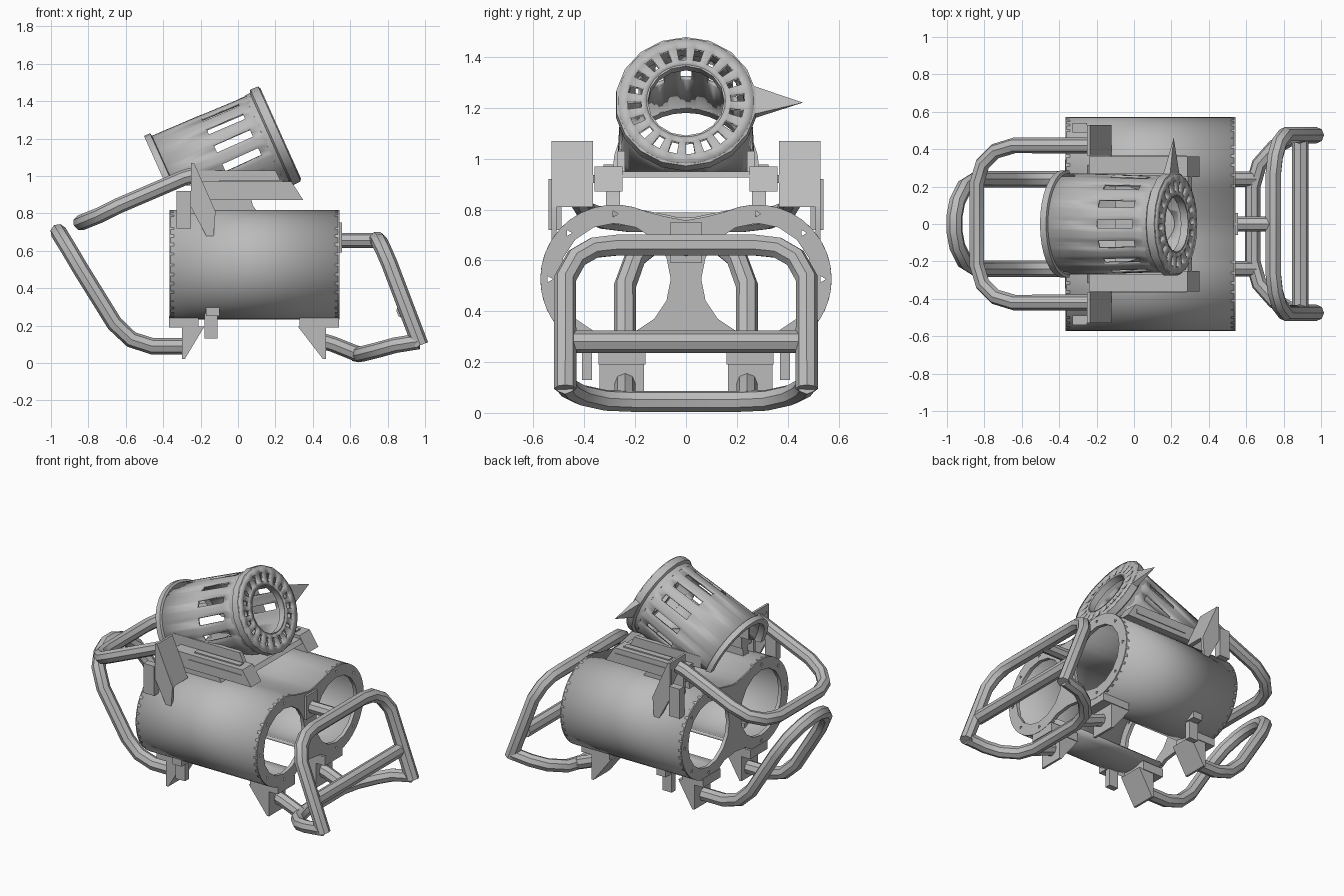
import bpy, bmesh, math
from mathutils import Matrix, Vector

if "Cube" in bpy.data.objects:
    bpy.data.objects.remove(bpy.data.objects["Cube"])

grey = bpy.data.materials.new("grey metal")
grey.diffuse_color = (0.5, 0.5, 0.5, 1)
grey.use_nodes = True
grey.node_tree.nodes["Principled BSDF"].inputs["Base Color"].default_value = grey.diffuse_color


def finish(ob, solid=0):
    """Material, optional wall thickness and sharp-edged smooth shading."""
    ob.data.materials.clear()
    ob.data.materials.append(grey)
    bpy.ops.object.select_all(action='DESELECT')
    ob.select_set(True)
    bpy.context.view_layer.objects.active = ob
    if ob.type == 'CURVE':
        bpy.ops.object.convert(target='MESH')
        ob = bpy.context.view_layer.objects.active
    if solid:
        m = ob.modifiers.new("wall", 'SOLIDIFY')
        m.thickness, m.offset = solid, 0
    bpy.ops.object.shade_smooth_by_angle(angle=math.radians(30))
    return ob


def from_bmesh(name, bm, solid=0):
    bmesh.ops.recalc_face_normals(bm, faces=bm.faces)
    me = bpy.data.meshes.new(name)
    bm.to_mesh(me)
    bm.free()
    ob = bpy.data.objects.new(name, me)
    bpy.context.collection.objects.link(ob)
    return finish(ob, solid)


def prism(name, pts, y0, y1):
    """Side profile (x, z) extruded from y0 to y1."""
    bm = bmesh.new()
    f = bm.faces.new([bm.verts.new((x, y0, z)) for x, z in pts])
    r = bmesh.ops.extrude_face_region(bm, geom=[f])
    vs = [v for v in r['geom'] if isinstance(v, bmesh.types.BMVert)]
    bmesh.ops.translate(bm, verts=vs, vec=(0, y1 - y0, 0))
    return from_bmesh(name, bm)


def pair(name, pts, y0, y1):
    prism("right_" + name, pts, -y1, -y0)
    prism("left_" + name, pts, y0, y1)


def box(x0, x1, z0, z1):
    return [(x0, z0), (x1, z0), (x1, z1), (x0, z1)]


def lathe(name, prof, n, mat, closed=True, skip=None, solid=0, floor=None):
    """Revolve (s, r) points about local z; skip(i, j) leaves openings."""
    bm = bmesh.new()
    rows = []
    for i in range(n):
        a = math.tau * i / n
        rows.append([bm.verts.new(mat @ Vector((r * math.cos(a), r * math.sin(a), s)))
                     for s, r in prof])
    k = len(prof)
    for i in range(n):
        p, q = rows[i], rows[(i + 1) % n]
        for j in range(k if closed else k - 1):
            if not (skip and skip(i, j)):
                bm.faces.new((p[j], p[(j + 1) % k], q[(j + 1) % k], q[j]))
    if floor is not None:
        bmesh.ops.bisect_plane(bm, geom=bm.verts[:] + bm.edges[:] + bm.faces[:],
                               plane_co=(0, 0, floor), plane_no=(0, 0, -1), clear_outer=True)
    return from_bmesh(name, bm, solid)


def add_spline(cu, pts, cyclic):
    sp = cu.splines.new('POLY')
    sp.points.add(len(pts) - 1)
    for p, c in zip(sp.points, pts):
        p.co = (*c, 1)
    sp.use_cyclic_u = cyclic


def pipe(name, pts, r=0.042):
    cu = bpy.data.curves.new(name, 'CURVE')
    cu.dimensions = '3D'
    cu.bevel_depth, cu.bevel_resolution, cu.use_fill_caps = r, 2, True
    add_spline(cu, pts, False)
    ob = bpy.data.objects.new(name, cu)
    bpy.context.collection.objects.link(ob)
    return finish(ob)


def hoop(name, half, r=0.042):
    pipe(name, half + [(x, -y, z) for x, y, z in reversed(half)], r)


def ring(cy, cz, r, n, a0=0, a1=360):
    full = a1 - a0 >= 360
    angs = [math.radians(a0 + (a1 - a0) * i / (n if full else n - 1)) for i in range(n)]
    return [(cy + r * math.cos(a), cz + r * math.sin(a), 0) for a in angs]


def mirror(pts):
    return [(-y, z, 0) for y, z, _ in reversed(pts)]


# Twin-drum body: one hollow shell, waisted on top and open along the bottom middle
CY, CZ = 0.28, 0.526
along_x = Matrix(((0, 0, 1), (1, 0, 0), (0, 1, 0)))
half = ring(CY, CZ, 0.283, 28, -118, 112) + [(0.09, 0.772, 0), (0.03, 0.759, 0)]
section = half + mirror(half)
bm = bmesh.new()
ends = [[bm.verts.new((x, y, z)) for y, z, _ in section] for x in (-0.36, 0.535)]
for i in range(len(section) - 1):
    bm.faces.new((ends[0][i], ends[0][i + 1], ends[1][i + 1], ends[1][i]))
from_bmesh("drum_body", bm, 0.02)

# Figure-eight end plates with drum openings and small bolt holes
for name, x in (("rear_end_plate", -0.355), ("front_end_plate", 0.53)):
    cu = bpy.data.curves.new(name, 'CURVE')
    cu.dimensions, cu.fill_mode, cu.extrude = '2D', 'BOTH', 0.012
    arc = ring(CY, CZ, 0.293, 24, -125, 115)
    outline = arc + [(0.08, 0.772, 0), (0, 0.757, 0)] + mirror(arc + [(0.08, 0.772, 0)])
    add_spline(cu, outline + [(0, 0.3, 0)], True)
    for s in (1, -1):
        add_spline(cu, ring(s * CY, CZ, 0.22, 16), True)
        for k in range(-2, 3):
            a = math.radians(45 * k)
            add_spline(cu, ring(s * (CY + 0.257 * math.cos(a)), CZ + 0.257 * math.sin(a),
                                0.014, 3), True)
    ob = bpy.data.objects.new(name, cu)
    ob.matrix_world = Matrix.Translation((x, 0, 0)) @ along_x.to_4x4()
    bpy.context.collection.objects.link(ob)
    finish(ob)

# Feet and their mounting pads
pair("front_pad", box(0.33, 0.54, 0.19, 0.25), 0.16, 0.345)
pair("rear_pad", box(-0.37, -0.21, 0.19, 0.25), 0.16, 0.345)
pair("front_foot", [(0.32, 0.195), (0.47, 0.195), (0.47, 0.02), (0.455, 0.02)], 0.165, 0.34)
pair("rear_foot", [(-0.18, 0.195), (-0.30, 0.195), (-0.30, 0.02), (-0.285, 0.02)], 0.165, 0.34)
pair("side_latch", box(-0.18, -0.11, 0.13, 0.30), 0.37, 0.41)
pair("latch_head", box(-0.17, -0.10, 0.25, 0.31), 0.39, 0.46)

# Front guard frame
hoop("front_upper_hoop", [(0.975, 0.475, 0.095), (0.81, 0.475, 0.53), (0.775, 0.43, 0.61),
                          (0.755, 0.36, 0.65), (0.745, 0.27, 0.66)], 0.044)
hoop("front_lower_hoop", [(0.965, 0.475, 0.115), (0.84, 0.46, 0.095), (0.75, 0.41, 0.07),
                          (0.67, 0.32, 0.05), (0.635, 0.2, 0.045)])
pipe("front_crossbar", [(0.89, -0.46, 0.28), (0.89, 0.46, 0.28)], 0.044)
pipe("front_upper_stay", [(0.53, 0, 0.655), (0.745, 0, 0.655)], 0.04)
prism("stay_plate", box(0.535, 0.555, 0.59, 0.75), -0.06, 0.06)
for side, s in (("left", 1), ("right", -1)):
    pipe(side + "_front_lower_stay", [(0.46, s * 0.24, 0.115), (0.51, s * 0.24, 0.1),
                                      (0.64, s * 0.24, 0.048)])

# Rear handles
hoop("rear_lower_handle", [(-0.29, 0.24, 0.09), (-0.46, 0.24, 0.09), (-0.57, 0.24, 0.125),
                           (-0.66, 0.24, 0.21), (-0.84, 0.24, 0.50), (-0.905, 0.2, 0.61),
                           (-0.945, 0.12, 0.675), (-0.96, 0.04, 0.70)], 0.044)
hoop("rear_upper_handle", [(-0.235, 0.42, 1.005), (-0.29, 0.42, 0.99), (-0.64, 0.42, 0.84),
                           (-0.74, 0.39, 0.79), (-0.81, 0.32, 0.762), (-0.84, 0.22, 0.75)])

# Upper handle brackets: sloping plate between two cheeks
pair("bracket_plate", [(-0.25, 1.07), (-0.235, 1.07), (-0.12, 0.81), (-0.15, 0.81),
                       (-0.25, 1.03)], 0.365, 0.53)
pair("bracket_inner_cheek", [(-0.25, 1.07), (-0.235, 1.07), (-0.12, 0.81), (-0.25, 0.79)],
     0.365, 0.385)
pair("bracket_outer_cheek", [(-0.25, 1.07), (-0.235, 1.07), (-0.12, 0.81), (-0.13, 0.68),
                             (-0.17, 0.68), (-0.25, 0.83)], 0.51, 0.53)
pair("bracket_block", box(-0.33, -0.25, 0.72, 0.92), 0.49, 0.54)

# Saddle between the drums and the lamp barrel
pair("saddle_wing", [(-0.24, 0.87), (0.35, 0.87), (0.285, 0.97), (-0.24, 0.97)], 0.25, 0.36)
pair("wing_rail", box(-0.1, 0.24, 0.965, 0.978), 0.285, 0.325)
pair("wing_side_rail", box(-0.12, 0.28, 0.905, 0.935), 0.355, 0.365)
prism("saddle_bridge", [(-0.1, 0.925), (0.31, 0.925), (0.29, 0.95), (-0.1, 0.95)], -0.26, 0.26)
pair("saddle_post", [(-0.25, 0.80), (0.11, 0.80), (0.08, 0.84), (0.07, 0.88), (-0.24, 0.88)],
     0.26, 0.315)
pair("saddle_cheek", [(-0.3, 0.95), (0.24, 0.95), (0.2, 1.03), (-0.3, 1.03)], 0.24, 0.27)

# Tilted lamp barrel: local x up, local z along the axis
axis = Vector((0.912, 0, 0.41)).normalized()
up = Vector((-axis.z, 0, axis.x))
base = Vector((-0.385, 0, 0.952))
tilt = Matrix((up, (0, -1, 0), axis)).transposed().to_4x4()
frame = Matrix.Translation(base) @ tilt


def vent(i, j):
    """Cooling slots around the upper part of the barrel."""
    k = min(i, 71 - i)
    return j == 1 and k < 21 and k % 5 in (0, 4)


lathe("lamp_barrel", [(0.01, 0.262), (0.32, 0.256), (0.53, 0.25), (0.63, 0.25)], 72, frame,
      closed=False, skip=vent, solid=0.018, floor=0.95)
lathe("barrel_rear_flange", [(0, 0.25), (0, 0.287), (0.035, 0.287), (0.045, 0.25)], 32, frame,
      floor=0.95)
lathe("barrel_front_rim", [(0.575, 0.24), (0.58, 0.262), (0.61, 0.264), (0.62, 0.28),
                           (0.665, 0.278), (0.67, 0.265), (0.665, 0.24)], 18, frame)
# Perforated front ring
lathe("front_vent_ring", [(0.66, 0.155), (0.66, 0.177), (0.66, 0.23), (0.66, 0.268)], 40, frame,
      closed=False, skip=lambda i, j: j == 1 and i % 2 == 0, solid=0.025)
lathe("front_inner_lip", [(0.63, 0.15), (0.672, 0.15), (0.672, 0.163), (0.63, 0.163)], 16, frame)

# Side pointer on the front ring
bm = bmesh.new()
rim = [bm.verts.new(frame @ Vector(p)) for p in
       ((0.075, -0.245, 0.665), (-0.06, -0.245, 0.665), (-0.06, -0.245, 0.62), (0.075, -0.245, 0.62))]
tip = bm.verts.new(frame @ Vector((0.0, -0.46, 0.655)))
bm.faces.new(rim)
for i in range(4):
    bm.faces.new((rim[i], rim[(i + 1) % 4], tip))
from_bmesh("pointer", bm)
